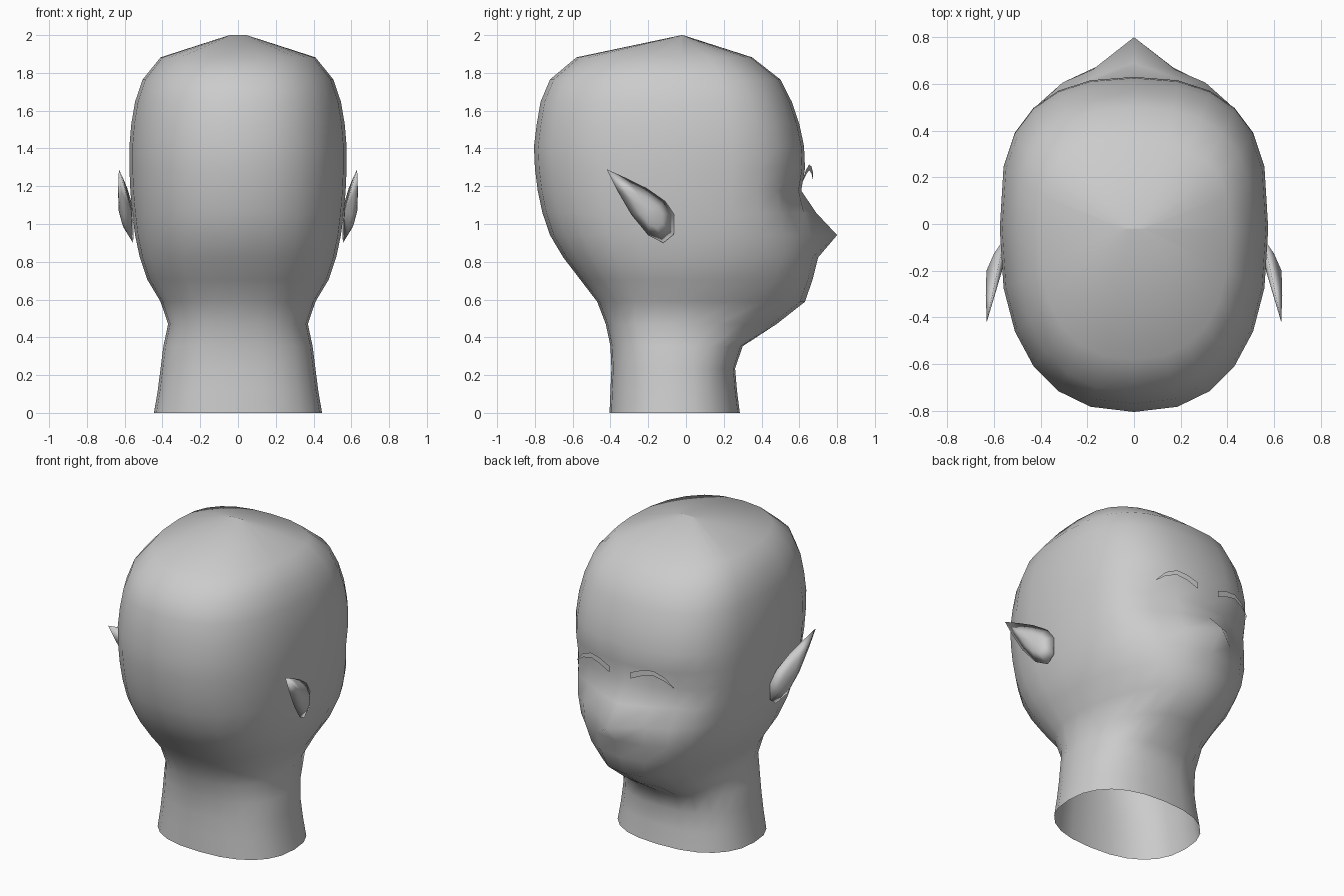
import bpy, math

cube = bpy.data.objects.get("Cube")
if cube:
    bpy.data.objects.remove(cube)

# One plain grey colour
grey = bpy.data.materials.new("plain grey")
grey.use_nodes = True
grey.diffuse_color = (0.6, 0.6, 0.6, 1)
grey.node_tree.nodes["Principled BSDF"].inputs["Base Color"].default_value = (0.6, 0.6, 0.6, 1)


def add_mesh(name, verts, faces):
    mesh = bpy.data.meshes.new(name)
    mesh.from_pydata(verts, [], faces)
    mesh.materials.append(grey)
    mesh.shade_smooth()
    obj = bpy.data.objects.new(name, mesh)
    bpy.context.collection.objects.link(obj)
    return obj


def signed_power(value, power):
    return math.copysign(abs(value) ** power, value)


# Head and neck: evenly spaced rings, each with half width, back, face depth, face roundness
SIDES = 24
RINGS = [
    (.445, -.405, .285, .85), (.425, -.40, .27, .85), (.41, -.395, .26, .85),
    (.395, -.40, .30, .9), (.37, -.425, .48, 1.25), (.41, -.47, .63, 1.2),
    (.48, -.56, .67, 1), (.52, -.65, .69, .85), (.545, -.72, .68, .78),
    (.56, -.76, .64, .7), (.57, -.785, .61, .66), (.575, -.80, .63, .66),
    (.575, -.805, .625, .66), (.565, -.79, .60, .66), (.545, -.77, .56, .68),
    (.505, -.72, .50, .7), (.41, -.58, .35, .7), (.045, -.023, -.017, 1),
]
# Depth added at the nose ridge, by ring
NOSE = {7: .01, 8: .12, 9: .05}
# Depth removed beside the nose for the eye hollows
HOLLOW = {9: .03, 10: .03}

verts, faces = [], []
last = len(RINGS) - 1
for i, (width, back, front, roundness) in enumerate(RINGS):
    z = 2 * i / last
    middle = -.06 if i < 5 else -.02
    for k in range(SIDES):
        a = math.tau * k / SIDES
        c = math.cos(a)
        depth = front - middle if c > 0 else middle - back
        y = middle + depth * signed_power(c, roundness if c > 0 else .833)
        if k == 0:
            y += NOSE.get(i, 0)
        elif k in (2, SIDES - 2):
            y -= HOLLOW.get(i, 0)
        verts.append((width * signed_power(math.sin(a), .833), y, z))
for i in range(last):
    for k in range(SIDES):
        n = (k + 1) % SIDES
        faces.append((i * SIDES + n, i * SIDES + k,
                      (i + 1) * SIDES + k, (i + 1) * SIDES + n))
faces.append([last * SIDES + k for k in reversed(range(SIDES))])
add_mesh("head_and_neck", verts, faces)

# Pointed ear outline in y, z, running from the tip over the top
EAR = [(-.42, 1.29), (-.31, 1.24), (-.21, 1.19), (-.11, 1.12), (-.062, 1.05),
       (-.065, .945), (-.12, .90), (-.20, .94), (-.29, 1.05), (-.36, 1.17)]
# Brow strip: x, y, top z, bottom z
BROW = [(.075, .672, 1.275, 1.235), (.15, .664, 1.305, 1.268), (.22, .652, 1.315, 1.285),
        (.29, .635, 1.285, 1.26), (.345, .615, 1.225, 1.22)]

for side, name in ((1, "left"), (-1, "right")):
    # Ear: leaf-shaped shell swelling outwards between rim and middle
    count = len(EAR)
    rim, bulge = [], []
    for y, z in EAR:
        x = .555 + (-.06 - y) * .21 - max(0, .96 - z) * .2
        rim.append((side * x, y, z))
        my, mz = -.19 + (y + .19) * .5, 1.06 + (z - 1.06) * .5
        bulge.append((side * (.612 + (-.19 - my) * .2), my, mz))
    points = rim + bulge + [(side * .632, -.20, 1.07), (side * .565, -.20, 1.07)]
    shell = []
    for k in range(count):
        n = (k + 1) % count
        shell += [(k, n, count + n, count + k),
                  (count + k, count + n, 2 * count), (n, k, 2 * count + 1)]
    if side > 0:
        shell = [f[::-1] for f in shell]
    shell = [f[::-1] for f in shell]
    add_mesh(name + "_ear", points, shell)

    # Eyebrow: thin arched strip
    strip = [(side * x, y, z) for x, y, top, low in BROW for z in (top, low)]
    quads = [(2 * k, 2 * k + 1, 2 * k + 3, 2 * k + 2) for k in range(len(BROW) - 1)]
    if side > 0:
        quads = [q[::-1] for q in quads]
    add_mesh(name + "_eyebrow", strip, quads)
